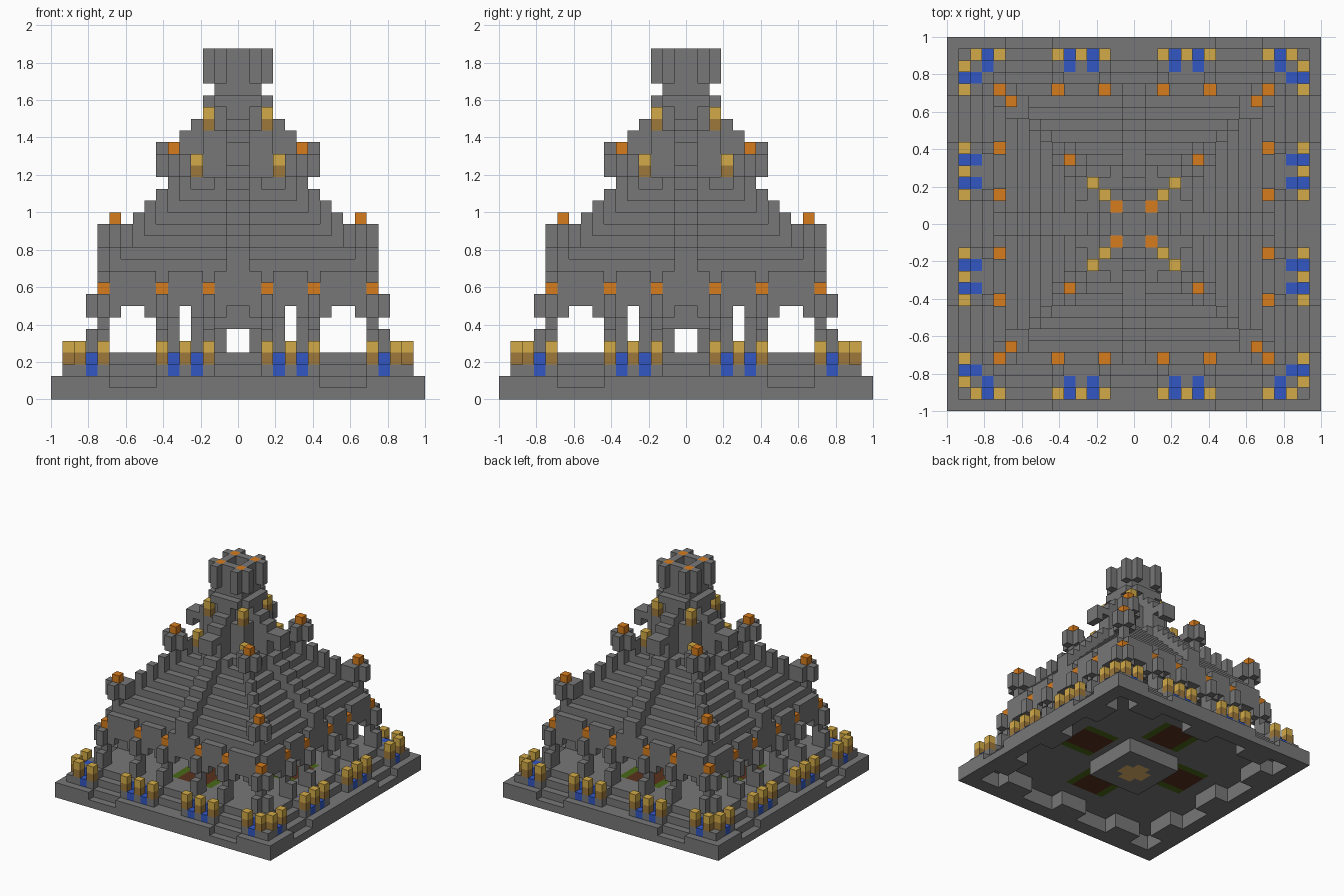
import bpy
import bmesh

if "Cube" in bpy.data.objects:
    bpy.data.objects.remove(bpy.data.objects["Cube"], do_unlink=True)

U = 1 / 16  # block size


def material(name, rgb):
    m = bpy.data.materials.new(name)
    m.use_nodes = True
    m.diffuse_color = (*rgb, 1)
    bsdf = next(n for n in m.node_tree.nodes if n.type == "BSDF_PRINCIPLED")
    bsdf.inputs["Base Color"].default_value = (*rgb, 1)
    bsdf.inputs["Roughness"].default_value = 0.9
    return m


STONE = material("grey stone", (0.185, 0.185, 0.185))
LAMP = material("orange lamp", (0.68, 0.2, 0.012))
GOLD = material("bright gold", (0.65, 0.41, 0.065))
DARK_GOLD = material("dark gold", (0.34, 0.19, 0.043))
WATER = material("blue water", (0.032, 0.095, 0.55))
GRASS = material("green grass", (0.07, 0.14, 0.01))
EARTH = material("brown earth", (0.1, 0.03, 0.012))
GLOW = material("tan glow", (0.75, 0.45, 0.14))


class Part:
    """Blocks of one quarter, mirrored over x, y and the diagonal."""

    def __init__(self, name):
        self.name = name
        self.cells = {}

    def box(self, a, b, z, mat=STONE):
        for i in range(*a):
            for j in range(*b):
                for k in range(*z):
                    self.cells[i, j, k] = self.cells[j, i, k] = mat

    def column(self, a, b, z, mat=STONE):
        self.box((a, a + 1), (b, b + 1), z, mat)

    def arms(self, a, b, z):
        for da, db in ((1, 0), (-1, 0), (0, 1), (0, -1)):
            self.column(a + da, b + db, z)

    def build(self):
        full = {}
        for (i, j, k), mat in self.cells.items():
            for x in (i, -1 - i):
                for y in (j, -1 - j):
                    full[x, y, k] = mat
        mats = list(dict.fromkeys(full.values()))
        bm = bmesh.new()
        verts = {}

        def vert(p):
            if p not in verts:
                verts[p] = bm.verts.new([c * U for c in p])
            return verts[p]

        # only the outward block faces
        for cell, mat in full.items():
            for axis in range(3):
                for side in (0, 1):
                    near = list(cell)
                    near[axis] += 2 * side - 1
                    if tuple(near) in full:
                        continue
                    loop = []
                    for s, t in ((0, 0), (1, 0), (1, 1), (0, 1)):
                        p = list(cell)
                        p[axis] += side
                        p[(axis + 1) % 3] += s
                        p[(axis + 2) % 3] += t
                        loop.append(vert(tuple(p)))
                    face = bm.faces.new(loop if side else loop[::-1])
                    face.material_index = mats.index(mat)
        mesh = bpy.data.meshes.new(self.name)
        bm.to_mesh(mesh)
        bm.free()
        for m in mats:
            mesh.materials.append(m)
        bpy.context.collection.objects.link(bpy.data.objects.new(self.name, mesh))


# Stepped foundation: stair notches, water beds, hollow below, central pit
CHANNELS = (3, 5, 12)
base = Part("foundation")
for i in range(16):
    for j in range(i + 1):
        top = min(4, 17 - i)
        notch = 7 <= j < 11 or j < 2
        if i > 12 and notch and (j > 2 or i < 15):
            top -= 1
        if i in (13, 14) and j in CHANNELS:
            top -= 1
        if i < 3:
            top = 1
        rim = 12 if notch else 14
        base.column(i, j, (0 if i < 4 or i >= rim else 2, top))
# Garden paths through the floor, glowing hearth in the pit
base.box((5, 10), (0, 2), (2, 4), EARTH)
base.box((5, 10), (2, 3), (2, 4), GRASS)
base.box((0, 2), (0, 1), (0, 1), GLOW)
base.build()

# Water falling over the terraces
water = Part("water_channels")
for j in CHANNELS:
    water.column(14, j, (2, 3), WATER)
    water.column(13, j, (3, 4), WATER)
water.build()

# Gold posts along the terrace edge
posts = Part("gold_posts")
for j in (2, 4, 6, 11, 13):
    posts.column(14, j, (3, 4), DARK_GOLD)
    posts.column(14, j, (4, 5), GOLD)
posts.build()

# Outer colonnade with lamps set into the wall above
LAMPS = (2, 6, 11)
pillars = Part("outer_pillars")
for j in LAMPS:
    pillars.column(11, j, (4, 9))
    pillars.column(12, j, (4, 6))
    pillars.arms(11, j, (7, 9))
    pillars.column(11, j, (9, 10), LAMP)
pillars.build()

# Inner sanctuary
inner = Part("inner_sanctuary")
for c in (1, 2, 3):
    inner.column(c, c, (1, 6))
inner.column(5, 5, (4, 8))
inner.box((0, 4), (0, 4), (6, 8))
inner.build()

# Stepped roof: wall panels between lamps, ridges on sides and hips
roof = Part("stepped_roof")
for j in range(11):
    if j not in LAMPS:
        roof.column(11, j, (8, 11))
for z in range(8, 19):
    half = min(11, 22 - z)
    roof.box((0, half), (0, half), (z, z + 1))
    if z > 10:
        roof.box((0, min(12, 24 - z)), (0, 1), (z, z + 1))
    if z > 11:
        roof.column(half, half, (z, z + 2))
roof.box((0, 5), (0, 2), (17, 19))
roof.build()

# Upper tower with flying stair heads
tower = Part("upper_tower")
tower.box((0, 3), (0, 3), (19, 23))
tower.box((0, 2), (0, 2), (23, 27))
tower.box((0, 5), (0, 1), (19, 21))
tower.box((0, 7), (0, 1), (21, 22))
tower.column(6, 0, (20, 21))
for z in (22, 23, 24):
    tower.box((0, 27 - z), (0, 1), (z, z + 1))
tower.box((0, 3), (0, 2), (25, 26))
for c, z in ((3, 19), (2, 23)):
    tower.column(c, c, (z, z + 1), DARK_GOLD)
    tower.column(c, c, (z + 1, z + 2), GOLD)
tower.build()

# Corner turrets topped with lamps
turrets = Part("corner_turrets")
for c, low, high in ((10, 12, 15), (5, 17, 21)):
    turrets.column(c, c, (low, high))
    turrets.arms(c, c, (high - 2, high))
    turrets.column(c, c, (high, high + 1), LAMP)
turrets.build()

# Crown: four clustered turrets around an open middle
crown = Part("crown")
crown.box((0, 2), (0, 2), (27, 28))
crown.arms(1, 1, (27, 30))
crown.column(1, 1, (28, 29))
crown.column(1, 1, (29, 30), LAMP)
crown.build()
